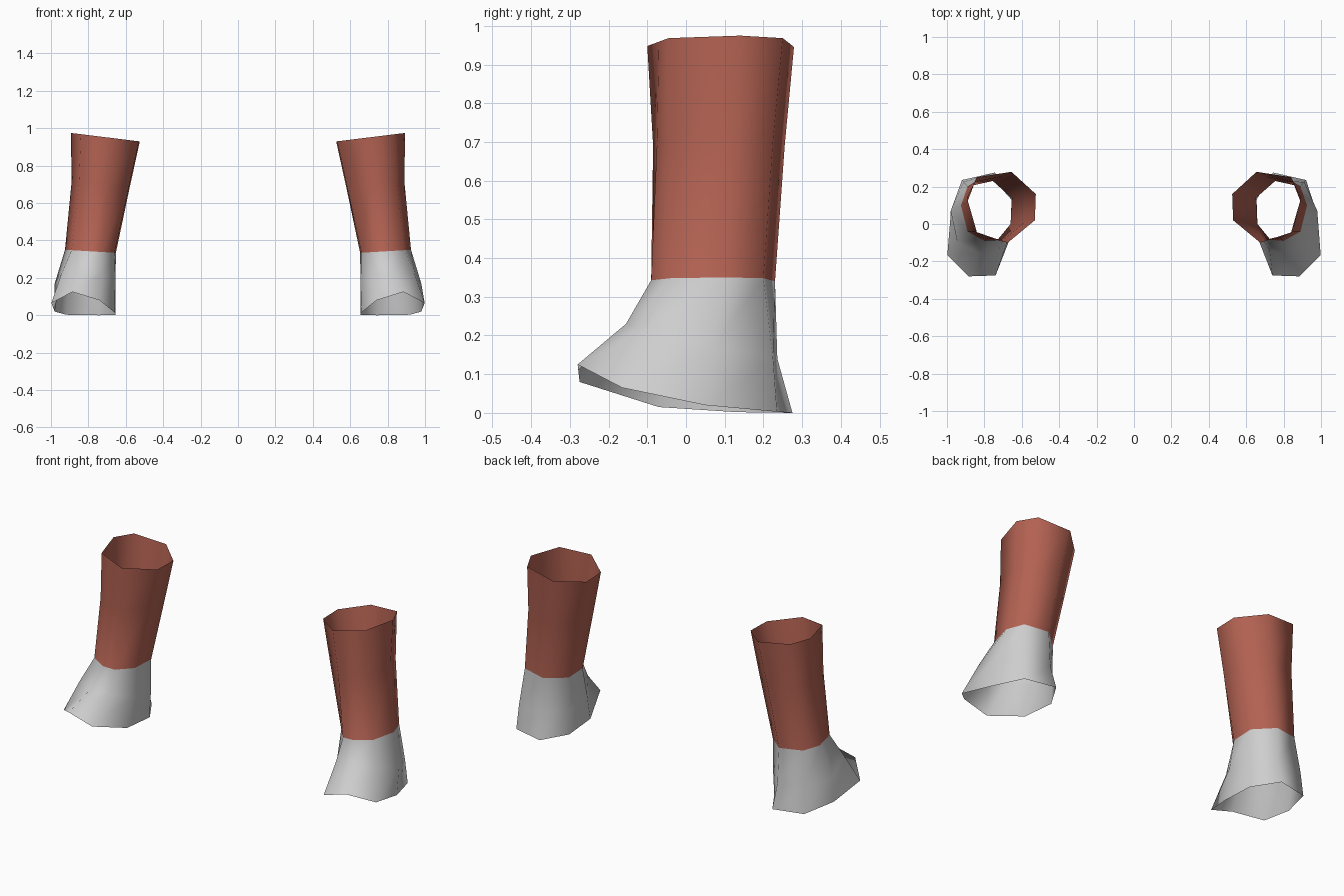
import bpy
import bmesh

cube = bpy.data.objects.get("Cube")
if cube:
    bpy.data.objects.remove(cube, do_unlink=True)


def make_material(name, rgb):
    mat = bpy.data.materials.new(name)
    mat.use_nodes = True
    mat.diffuse_color = (*rgb, 1)
    mat.node_tree.nodes["Principled BSDF"].inputs["Base Color"].default_value = (*rgb, 1)
    return mat


CLOTH = make_material("rust red", (0.45, 0.122, 0.085))
FOOT = make_material("light grey", (0.62, 0.62, 0.62))


def tilted(z, slope, outline):
    """Cross-section lying in a plane that rises towards the outer side."""
    return [(x, y, z + slope * (x - 0.79)) for x, y in outline]


# Cross-sections of the left leg, each running inner back > front > outer > back
sole_rim = [(.655, .13, .002), (.66, -.07, .015), (.74, -.275, .08), (.885, -.28, .125),
            (.998, -.165, .065), (.98, .05, .02), (.92, .235, .003), (.744, .275, 0)]
instep = [(.655, .14, .14), (.655, -.03, .18), (.725, -.14, .22), (.83, -.155, .23),
          (.945, -.095, .22), (.98, .07, .17), (.91, .225, .14), (.75, .236, .14)]
ankle = tilted(.342, .06, [(.653, .14), (.66, .0), (.73, -.085), (.80, -.09),
                           (.89, -.04), (.925, .1), (.89, .2), (.755, .23)])
shin = tilted(.70, .10, [(.58, .155), (.585, .01), (.70, -.085), (.78, -.075),
                         (.85, -.04), (.89, .12), (.85, .225), (.70, .255)])
top_rim = tilted(.962, .123, [(.525, .16), (.53, .02), (.675, -.10), (.765, -.07),
                              (.84, -.045), (.893, .14), (.84, .25), (.655, .279)])
RINGS = [sole_rim, instep, ankle, shin, top_rim]
ANKLE_LEVEL = 2


def build_leg(name, side):
    """Open tube skinned over the rings; side is +1 for left, -1 for right."""
    bm = bmesh.new()
    loops = [[bm.verts.new((side * x, y, z)) for x, y, z in ring] for ring in RINGS]
    for level, (low, high) in enumerate(zip(loops, loops[1:])):
        for i in range(len(low)):
            j = (i + 1) % len(low)
            quad = [low[i], low[j], high[j], high[i]]
            face = bm.faces.new(quad if side > 0 else quad[::-1])
            face.smooth = True
            # Foot below the ankle, cloth above it
            face.material_index = 1 if level < ANKLE_LEVEL else 0
    mesh = bpy.data.meshes.new(name)
    bm.to_mesh(mesh)
    bm.free()
    mesh.materials.append(CLOTH)
    mesh.materials.append(FOOT)
    leg = bpy.data.objects.new(name, mesh)
    bpy.context.collection.objects.link(leg)


build_leg("left_lower_leg", 1)
build_leg("right_lower_leg", -1)
